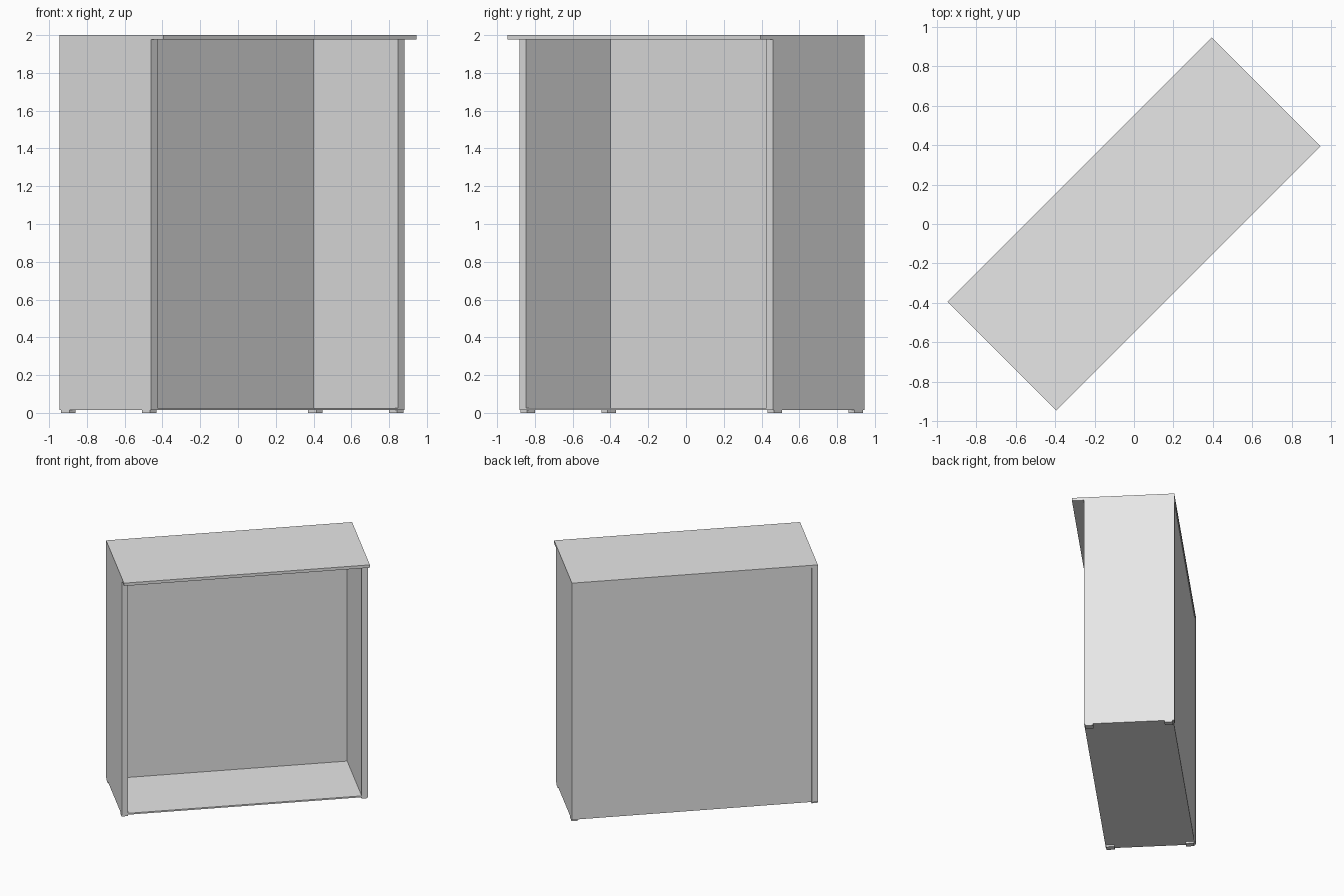
import bpy, math
from mathutils import Matrix

if "Cube" in bpy.data.objects:
    bpy.data.objects.remove(bpy.data.objects["Cube"])

grey = bpy.data.materials.new("plain grey")
grey.diffuse_color = (0.8, 0.8, 0.8, 1)
grey.use_nodes = True
grey.node_tree.nodes["Principled BSDF"].inputs["Base Color"].default_value = grey.diffuse_color

TURN = Matrix.Rotation(math.radians(45), 4, 'Z')  # cabinet stands diagonally
HALF, T = 0.948, 0.047          # half width, panel thickness
FRONT, BACK = -0.297, 0.39      # depth range of the carcass
BASE, UNDER_TOP = 0.014, 1.976  # carcass height range


def board(name, x, y, z):
    """Box from (min, max) ranges in the cabinet's own frame."""
    bpy.ops.mesh.primitive_cube_add(size=1)
    ob = bpy.context.object
    ob.name = name
    size = [b - a for a, b in (x, y, z)]
    mid = [(a + b) / 2 for a, b in (x, y, z)]
    ob.data.transform(Matrix.Translation(mid) @ Matrix.Diagonal((*size, 1)))
    ob.matrix_world = TURN
    ob.data.materials.append(grey)
    return ob


# Top overhanging at the front
board("top_board", (-HALF, HALF), (-0.39, 0.39), (UNDER_TOP, 2.0))

# Side panels and their low feet
for side, s in (("left", -1), ("right", 1)):
    xr = sorted((s * HALF, s * (HALF - T)))
    board(side + "_side_panel", xr, (FRONT, BACK), (BASE, UNDER_TOP))
    for end, y in (("front", -0.26), ("back", 0.346)):
        board(f"{side}_{end}_foot", xr, (y - 0.031, y + 0.031), (0, BASE))

# Slightly recessed back and thin floor
inner = HALF - T
board("back_panel", (-inner, inner), (0.337, BACK - 0.008), (BASE, UNDER_TOP))
board("floor_board", (-inner, inner), (FRONT, 0.337), (BASE, 0.026))
